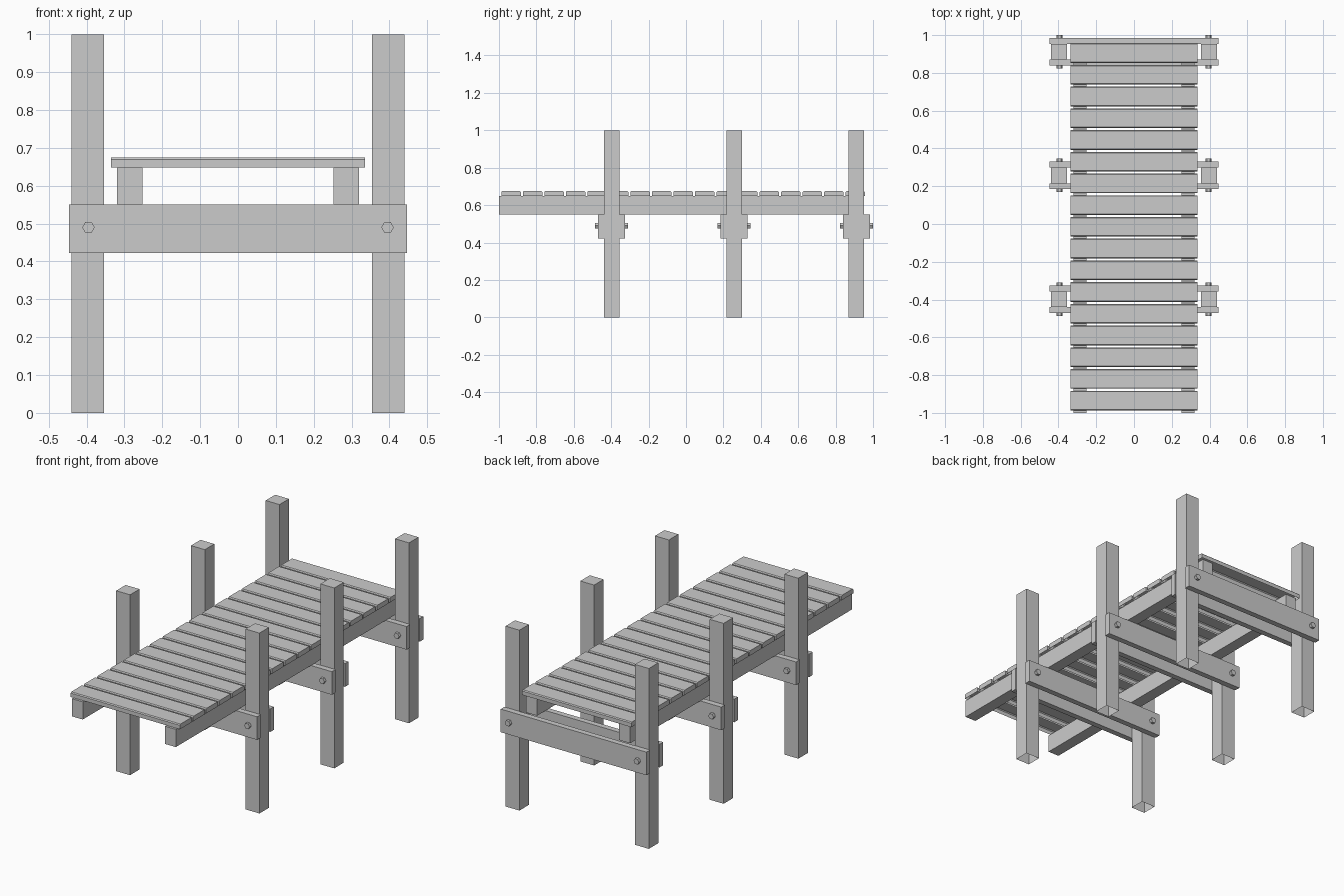
import bpy, bmesh, math
from mathutils import Matrix

if "Cube" in bpy.data.objects:
    bpy.data.objects.remove(bpy.data.objects["Cube"])


def finish(name, bm):
    mesh = bpy.data.meshes.new(name)
    bm.to_mesh(mesh)
    bm.free()
    ob = bpy.data.objects.new(name, mesh)
    bpy.context.collection.objects.link(ob)
    return ob


def box(name, x, y, z, open_bottom=False, chamfer=0):
    """Box from (min, max) ranges; optional missing underside and chamfered long top edges."""
    bm = bmesh.new()
    bmesh.ops.create_cube(bm, size=1)
    for v in bm.verts:
        for i, (lo, hi) in enumerate((x, y, z)):
            v.co[i] = hi if v.co[i] > 0 else lo
    if chamfer:
        edges = [e for e in bm.edges
                 if all(abs(v.co.z - z[1]) < 1e-5 for v in e.verts)
                 and abs(e.verts[0].co.y - e.verts[1].co.y) < 1e-5]
        bmesh.ops.bevel(bm, geom=edges, offset=chamfer, segments=1, affect='EDGES')
    if open_bottom:
        bm.normal_update()
        bmesh.ops.delete(bm, geom=[f for f in bm.faces if f.normal.z < -0.9],
                         context='FACES_ONLY')
    return finish(name, bm)


def bolt(name, x, y, z, radius, length):
    """Hexagonal bolt along y, with its corners pointing sideways."""
    bm = bmesh.new()
    bmesh.ops.create_cone(bm, cap_ends=True, segments=6, radius1=radius,
                          radius2=radius, depth=length)
    # put a corner on the x axis before laying the bolt down
    a = max(bm.verts, key=lambda v: v.co.x).co
    bm.transform(Matrix.Rotation(-math.atan2(a.y, a.x), 4, 'Z'))
    bm.transform(Matrix.Translation((x, y, z)) @ Matrix.Rotation(math.pi / 2, 4, 'X'))
    return finish(name, bm)


# Three support frames: two posts clamped by a pair of bolted cross beams
for c in (-0.398, 0.257, 0.9115):
    for s in (-1, 1):
        px = s * 0.397
        box("post", (px - 0.0425, px + 0.0425), (c - 0.0415, c + 0.0415), (0, 1),
            open_bottom=True)
        bolt("bolt", s * 0.395, c, 0.49, 0.0165, 0.177)
        beam_y = sorted((c + s * 0.0415, c + s * 0.073))
        box("cross_beam", (-0.447, 0.447), beam_y, (0.422, 0.55))

# Long stringers carrying the deck
for s in (-1, 1):
    box("stringer", sorted((s * 0.252, s * 0.319)), (-1, 0.945), (0.55, 0.648))

# Deck planks
for i in range(17):
    c = -0.935 + i * 0.115
    box("deck_plank", (-0.335, 0.335), (c - 0.052, c + 0.052), (0.648, 0.675),
        open_bottom=True, chamfer=0.005)
